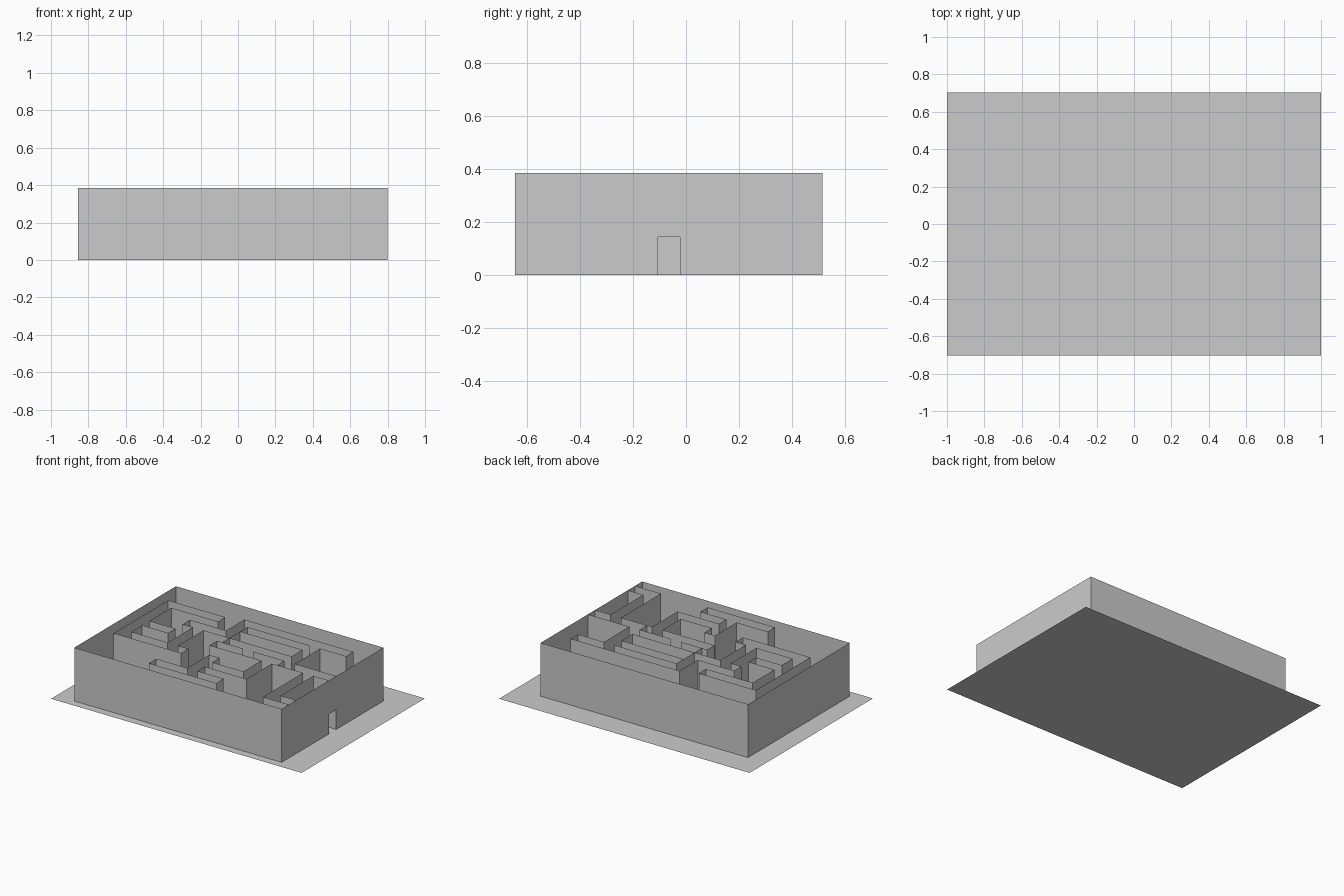
import bpy, bmesh

if "Cube" in bpy.data.objects:
    bpy.data.objects.remove(bpy.data.objects["Cube"])

U = 0.0414               # half-corridor grid step
LEFT, BACK = -0.856, 0.515
H = 0.385                # wall height
DOOR_H = 0.143


def mesh_object(name, bm):
    bmesh.ops.remove_doubles(bm, verts=bm.verts, dist=1e-4)
    me = bpy.data.meshes.new(name)
    bm.to_mesh(me)
    bm.free()
    ob = bpy.data.objects.new(name, me)
    bpy.context.collection.objects.link(ob)
    return ob


def sheet(bm, a, b, z0=0.0, z1=H):
    """Upright thin wall between two grid points."""
    (ax, ay), (bx, by) = [(LEFT + U * i, BACK - U * j) for i, j in (a, b)]
    bm.faces.new([bm.verts.new(p) for p in
                  ((ax, ay, z0), (bx, by, z0), (bx, by, z1), (ax, ay, z1))])


def run(name, start, axis, stops):
    """Wall run that turns 90 degrees at every stop; axis 0 = x first, 1 = y first."""
    bm = bmesh.new()
    p = list(start)
    for s in stops:
        q = p[:]
        q[axis] = s
        sheet(bm, p, q)
        p, axis = q, 1 - axis
    return mesh_object(name, bm)


# base sheet
bm = bmesh.new()
bm.faces.new([bm.verts.new(p) for p in
              ((-1, -0.703, 0), (1, -0.703, 0), (1, 0.703, 0), (-1, 0.703, 0))])
mesh_object("base_plate", bm)

# outer wall with a doorway on the right side
bm = bmesh.new()
sheet(bm, (0, 0), (0, 28))
sheet(bm, (0, 28), (40, 28))
sheet(bm, (40, 28), (40, 15))
sheet(bm, (40, 15), (40, 13), DOOR_H)
sheet(bm, (40, 13), (40, 0))
sheet(bm, (40, 0), (0, 0))
mesh_object("outer_wall", bm)

# inner maze walls
run("maze_wall_north", (13, 7), 0,
    [4, 13, 9, 15, 4, 18, 11, 11, 9, 9, 16, 4, 37, 6, 32, 13, 40])
run("maze_wall_west", (13, 7), 1, [5, 2, 20, 15, 18, 13, 11, 30, 8, 18])
run("maze_wall_centre", (30, 6), 0, [18, 13])
run("maze_wall_south", (22, 13), 0,
    [17, 15, 27, 20, 21, 18, 19, 24, 13, 26, 26, 24, 21, 22, 29, 15, 35, 26, 40])
run("maze_wall_room", (24, 13), 0, [30, 15])
run("maze_wall_east", (40, 15), 0, [37, 24, 40])
